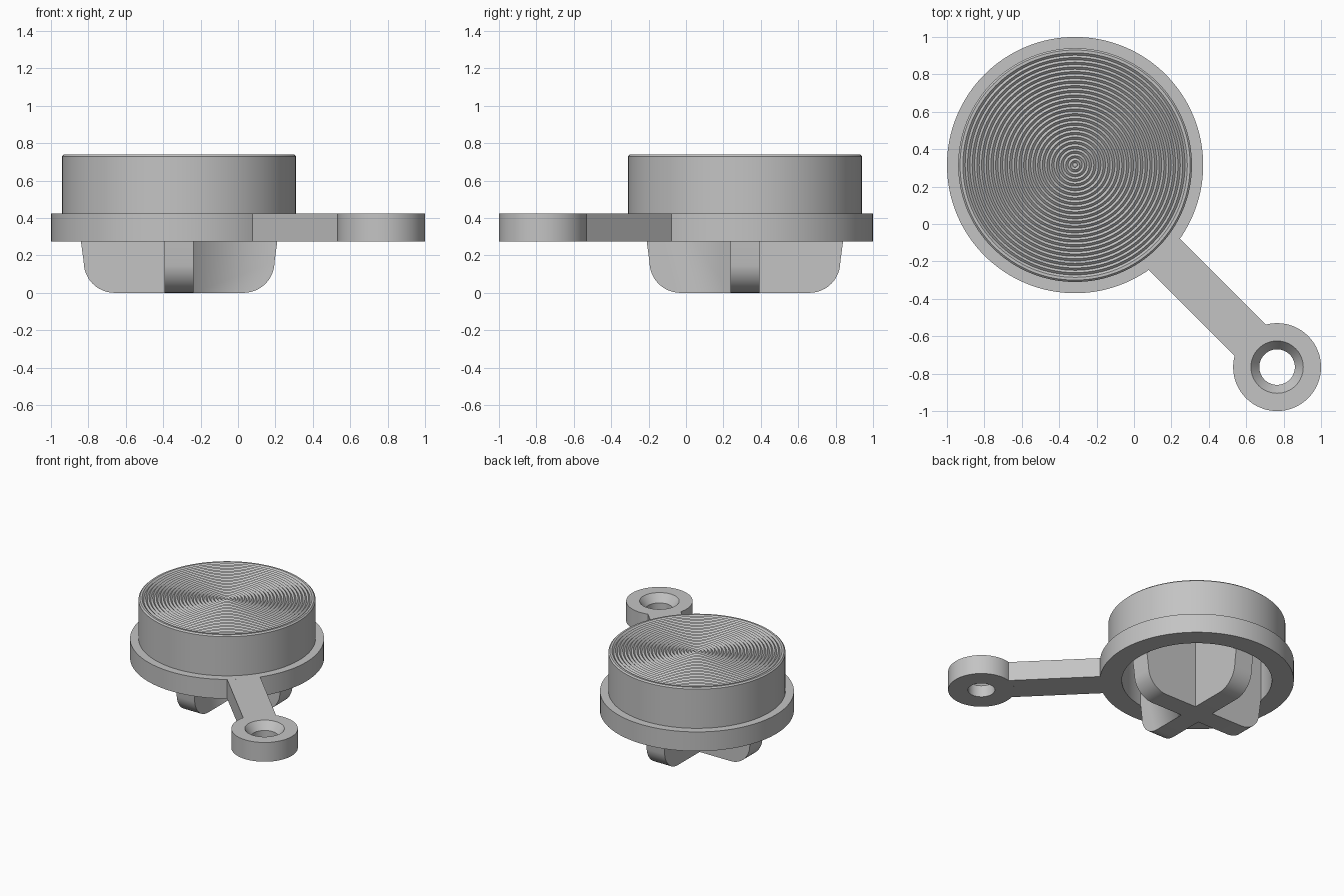
import bpy, bmesh
from math import sin, cos, pi, asin, radians, hypot
from mathutils import Matrix, Vector

cube = bpy.data.objects.get("Cube")
if cube:
    bpy.data.objects.remove(cube, do_unlink=True)

grey = bpy.data.materials.new("light_grey")
grey.use_nodes = True
grey.diffuse_color = (0.55, 0.55, 0.55, 1)
grey.node_tree.nodes["Principled BSDF"].inputs["Base Color"].default_value = (0.55, 0.55, 0.55, 1)

CAP = Vector((-0.315, 0.315, 0))
EYE = Vector((0.765, -0.765, 0))
LOW, HIGH, TOP = 0.275, 0.425, 0.74
FLANGE_R, CAP_R, EYE_R = 0.685, 0.625, 0.235


def finish(name, bm, loc):
    bmesh.ops.recalc_face_normals(bm, faces=bm.faces)
    mesh = bpy.data.meshes.new(name)
    bm.to_mesh(mesh)
    bm.free()
    obj = bpy.data.objects.new(name, mesh)
    obj.location = loc
    bpy.context.collection.objects.link(obj)
    mesh.materials.append(grey)
    bpy.ops.object.select_all(action='DESELECT')
    obj.select_set(True)
    bpy.context.view_layer.objects.active = obj
    bpy.ops.object.shade_smooth_by_angle(angle=radians(30))
    return obj


def lathe(name, profile, loc, closed=False, steps=128):
    """Spin (radius, z) points about the z axis."""
    bm = bmesh.new()
    verts = [bm.verts.new((r, 0, z)) for r, z in profile]
    pairs = list(zip(verts, verts[1:] + verts[:1]))
    edges = [bm.edges.new(p) for p in (pairs if closed else pairs[:-1])]
    bmesh.ops.spin(bm, geom=verts + edges, cent=(0, 0, 0), axis=(0, 0, 1),
                   angle=2 * pi, steps=steps)
    bmesh.ops.remove_doubles(bm, verts=bm.verts, dist=0.0001)
    return finish(name, bm, loc)


def prism(name, points, push, loc):
    """Extrude a flat outline along push."""
    bm = bmesh.new()
    face = bm.faces.new([bm.verts.new(p) for p in points])
    new = bmesh.ops.extrude_face_region(bm, geom=[face])["geom"]
    bmesh.ops.translate(bm, vec=push, verts=[v for v in new if isinstance(v, bmesh.types.BMVert)])
    return finish(name, bm, loc)


# Hollow cap with flange and fine concentric ridges on top
PITCH, DEPTH, RIDGES = 0.025, 0.012, 24
shell = [(0, 0.63), (0.53, 0.63), (0.53, LOW), (FLANGE_R, LOW), (FLANGE_R, HIGH),
         (CAP_R, HIGH), (CAP_R, TOP - 0.01), (CAP_R - 0.01, TOP)]
for i in range(2 * RIDGES, -1, -1):
    shell.append((i * PITCH / 2, TOP - DEPTH * (i % 2)))
lathe("ridged_cap", shell, CAP)

# Eyelet with countersunk hole
lathe("eyelet", [(0.095, LOW), (EYE_R, LOW), (EYE_R, HIGH), (0.14, HIGH), (0.095, HIGH - 0.06)],
      EYE, closed=True, steps=64)

# Connecting arm, with ends that follow the flange and the eyelet
HALF = 0.118
span = hypot(EYE.x - CAP.x, EYE.y - CAP.y)


def arc(radius, centre, start, steps=8):
    a = asin(HALF / radius)
    return [(centre + radius * cos(start - a + 2 * a * k / steps),
             radius * sin(start - a + 2 * a * k / steps), LOW) for k in range(steps + 1)]


outline = arc(FLANGE_R, 0, 0)[::-1] + arc(EYE_R, span, pi)[::-1]
arm = prism("connecting_arm", outline, (0, 0, HIGH - LOW), CAP)
arm.rotation_euler.z = -pi / 4

# Crossed blades with rounded lower corners
THICK, ROUND = 0.155, 0.165
half = [(0.53, 0.64), (0.525, LOW)]
half += [(0.345 + ROUND * cos(a), ROUND - ROUND * sin(a))
         for a in (k * pi / 24 for k in range(13))]
side = [(u, -THICK / 2, z) for u, z in half]
side += [(-u, -THICK / 2, z) for u, z in reversed(half)]
blades = prism("cross_blades", side, (0, THICK, 0), CAP)
turned = prism("second_blade", side, (0, THICK, 0), CAP)
turned.data.transform(Matrix.Rotation(pi / 2, 4, 'Z'))
union = blades.modifiers.new("union", 'BOOLEAN')
union.operation = 'UNION'
union.solver = 'EXACT'
union.object = turned
bpy.context.view_layer.update()
bpy.context.view_layer.objects.active = blades
bpy.ops.object.modifier_apply(modifier=union.name)
bpy.data.objects.remove(turned, do_unlink=True)
